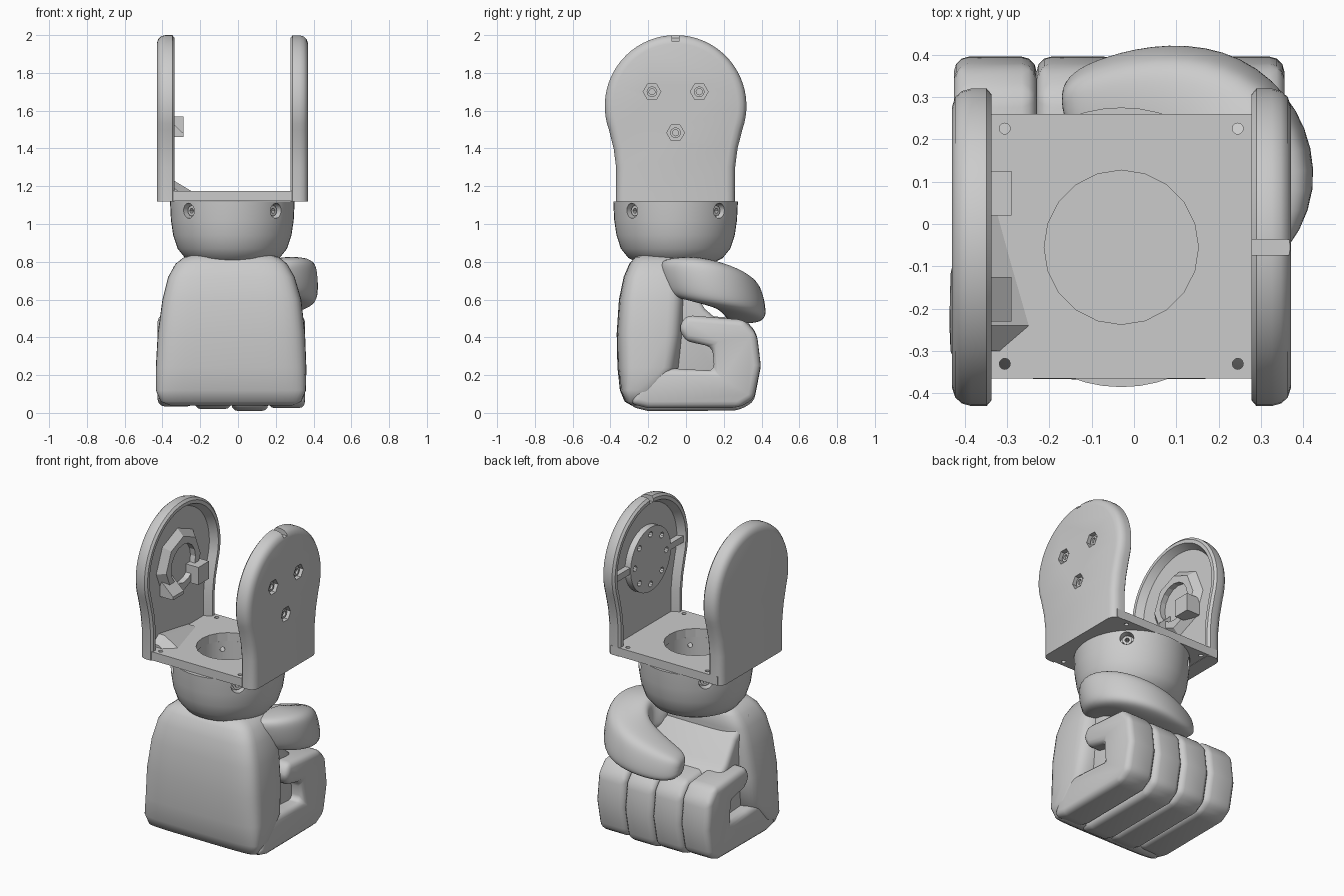
import bpy, bmesh, math
from mathutils import Vector

cube = bpy.data.objects.get("Cube")
if cube:
    bpy.data.objects.remove(cube, do_unlink=True)

GREY = (0.6, 0.6, 0.6, 1)
mat = bpy.data.materials.new("plain grey")
mat.use_nodes = True
mat.diffuse_color = GREY
mat.node_tree.nodes["Principled BSDF"].inputs["Base Color"].default_value = GREY

CX, CY = -0.03, -0.055      # axis of the wrist


def loft(name, loops):
    """Skin a list of equal-length point loops and cap both ends."""
    bm = bmesh.new()
    rings = [[bm.verts.new(p) for p in loop] for loop in loops]
    n = len(rings[0])
    for a, b in zip(rings, rings[1:]):
        for i in range(n):
            j = (i + 1) % n
            bm.faces.new((a[i], a[j], b[j], b[i]))
    bm.faces.new(rings[0][::-1])
    bm.faces.new(rings[-1])
    bmesh.ops.recalc_face_normals(bm, faces=bm.faces)
    me = bpy.data.meshes.new(name)
    bm.to_mesh(me)
    bm.free()
    ob = bpy.data.objects.new(name, me)
    bpy.context.collection.objects.link(ob)
    me.materials.append(mat)
    return ob


def box(name, x, y, z):
    return loft(name, [[(x[0], y[0], h), (x[1], y[0], h), (x[1], y[1], h), (x[0], y[1], h)] for h in z])


def rod(name, a, b, r, sides=24, r2=None):
    """Cylinder between two points."""
    a, b = Vector(a), Vector(b)
    q = (b - a).to_track_quat('Z', 'Y')
    return loft(name, [[p + q @ Vector((rad * math.cos(t), rad * math.sin(t), 0))
                        for t in (math.tau * i / sides for i in range(sides))]
                       for p, rad in ((a, r), (b, r2 or r))])


def select(ob):
    bpy.ops.object.select_all(action='DESELECT')
    ob.select_set(True)
    bpy.context.view_layer.objects.active = ob


def modify(ob, kind, **settings):
    m = ob.modifiers.new(kind, kind)
    for key, value in settings.items():
        setattr(m, key, value)
    select(ob)
    bpy.ops.object.modifier_apply(modifier=m.name)


def cut(ob, cutters):
    for c in cutters:
        modify(ob, 'BOOLEAN', object=c, operation='DIFFERENCE', solver='EXACT')
        bpy.data.objects.remove(c, do_unlink=True)


def smooth(ob, angle=35):
    select(ob)
    bpy.ops.object.shade_smooth_by_angle(angle=math.radians(angle))


def squircle(a, b, n, power):
    """Rounded-rectangle outline of half sizes a and b."""
    pts = []
    for i in range(n):
        c, s = math.cos(math.tau * i / n), math.sin(math.tau * i / n)
        pts.append((a * math.copysign(abs(c) ** (2 / power), c),
                    b * math.copysign(abs(s) ** (2 / power), s)))
    return pts


# Back of the hand: rounded sections stacked in z
SLAB = [(0.04, -0.36, 0.29, -0.29, -0.24), (0.06, -0.41, 0.335, -0.325, -0.22),
        (0.12, -0.435, 0.36, -0.35, -0.16), (0.24, -0.435, 0.362, -0.363, -0.03),
        (0.42, -0.425, 0.355, -0.367, -0.01), (0.6, -0.4, 0.335, -0.355, 0.0),
        (0.72, -0.37, 0.3, -0.33, 0.0), (0.79, -0.33, 0.26, -0.3, 0.0),
        (0.825, -0.285, 0.215, -0.27, -0.02), (0.838, -0.23, 0.16, -0.23, -0.06)]
loops = []
for z, x0, x1, y0, y1 in SLAB:
    loops.append([((x0 + x1) / 2 + u, (y0 + y1) / 2 + v, z)
                  for u, v in squircle((x1 - x0) / 2, (y1 - y0) / 2, 40, 5)])
smooth(loft("hand_back", loops), 50)

# Palm filling the space behind the finger tips, sloping up to the wrist
PALM = [(-0.15, 0.2), (0.17, 0.2), (0.17, 0.49), (0.1, 0.55), (0.02, 0.68), (-0.15, 0.8)]
palm = loft("palm", [[(x, y, z) for y, z in PALM] for x in (-0.35, 0.27)])
modify(palm, 'BEVEL', width=0.03, segments=3, limit_method='ANGLE')
smooth(palm, 40)

# Four curled fingers, one bent profile extruded across x
CURL = [(-0.3, 0.035), (-0.2, 0.01), (0.28, 0.012), (0.36, 0.06), (0.395, 0.24),
        (0.375, 0.41), (0.31, 0.485), (0.0, 0.51), (-0.04, 0.44), (0.0, 0.37),
        (0.14, 0.34), (0.15, 0.21), (0.0, 0.22), (-0.2, 0.23)]
NAMES = ["little_finger", "ring_finger", "middle_finger", "index_finger"]
for i, (name, lift) in enumerate(zip(NAMES, (0.025, 0.01, 0.0, 0.015))):
    x = -0.425 + i * 0.195
    f = loft(name, [[(h, y, z + lift * (1 - z)) for y, z in CURL] for h in (x, x + 0.195)])
    modify(f, 'BEVEL', width=0.035, segments=3, limit_method='ANGLE', angle_limit=math.radians(20))
    smooth(f, 40)

# Thumb swept round the side and across the fingers
THUMB = [((0.14, -0.08, 0.71), 0.08, 0.1), ((0.26, -0.02, 0.715), 0.12, 0.115),
         ((0.31, 0.09, 0.7), 0.14, 0.13), ((0.28, 0.21, 0.665), 0.135, 0.125),
         ((0.19, 0.28, 0.62), 0.135, 0.12), ((0.06, 0.3, 0.585), 0.125, 0.11),
         ((-0.07, 0.29, 0.555), 0.1, 0.09), ((-0.14, 0.28, 0.55), 0.075, 0.07),
         ((-0.17, 0.275, 0.55), 0.035, 0.035)]
loops = []
for i, (p, w, h) in enumerate(THUMB):
    t = Vector(THUMB[min(i + 1, len(THUMB) - 1)][0]) - Vector(THUMB[max(i - 1, 0)][0])
    side = t.cross(Vector((0, 0, 1))).normalized()
    # lean the section so its top slopes down towards the back
    up = (side.cross(t).normalized() + Vector((0, -0.25, 0))).normalized()
    loops.append([Vector(p) + side * u + up * v for u, v in squircle(w, h, 16, 3.5)])
thumb = loft("thumb", loops)
modify(thumb, 'SUBSURF', levels=2)
smooth(thumb, 60)

# Wrist cup: turned profile with a hollow, and four recessed screws
PROFILE = [(0.02, 0.772), (0.1, 0.776), (0.19, 0.79), (0.25, 0.82), (0.29, 0.87), (0.313, 0.94),
           (0.325, 1.02), (0.33, 1.12), (0.185, 1.12), (0.185, 0.9), (0.02, 0.9)]
SIDES = 48
cup = loft("wrist_cup", [[(CX + r * math.cos(math.tau * i / SIDES), CY + r * math.sin(math.tau * i / SIDES), z)
                          for i in range(SIDES)] for r, z in PROFILE])


def spoke(k, r, z):
    a = math.radians(45 + 90 * k)
    return CX + r * math.cos(a), CY + r * math.sin(a), z


cut(cup, [rod("cutter", spoke(k, 0.28, 1.07), spoke(k, 0.4, 1.07), 0.04) for k in range(4)])
cut(cup, [rod("cutter", spoke(k, 0.15, 1.07), spoke(k, 0.3, 1.07), 0.014) for k in range(4)])
smooth(cup)
for k in range(4):
    screw = rod("wrist_screw", spoke(k, 0.27, 1.07), spoke(k, 0.305, 1.07), 0.028, 12)
    cut(screw, [rod("cutter", spoke(k, 0.26, 1.07), spoke(k, 0.33, 1.07), 0.014, 6)])

# Bracket base with the centre opening and corner holes
base = box("bracket_base", (-0.4, 0.34), (-0.365, 0.26), (1.122, 1.175))
cut(base, [rod("cutter", (CX, CY, 1.0), (CX, CY, 1.3), 0.182, 20)] +
    [rod("cutter", (x, y, 1.0), (x, y, 1.3), 0.013, 12) for x in (-0.305, 0.245) for y in (-0.33, 0.225)])


# Bracket arms: round-headed plates, softened outside and dished inside
def arm_outline(inset, bottom):
    r = 0.375 - inset
    half = [(r * math.cos(a), 1.625 + r * math.sin(a))
            for a in (math.radians(-20 + 5.5 * k) for k in range(20))]
    half = [(0.315 - inset, bottom), (0.315 - inset, 1.3), (0.328 - inset, 1.4)] + half
    return half + [(0, 1.625 + r)] + [(-y, z) for y, z in reversed(half)]


STEPS = [(0.094, 0.045, 1.12), (0.086, 0.02, 1.12), (0.07, 0.006, 1.12), (0.048, 0, 1.12),
         (0.012, 0, 1.12), (0, 0.014, 1.12), (0, 0.035, 1.175), (0.045, 0.06, 1.175)]


def arm(name, inner, s):
    return loft(name, [[(inner + s * d, CY + y, z) for y, z in arm_outline(inset, low)]
                       for d, inset, low in STEPS])


HEAD_Z = 1.61
left = arm("left_arm", 0.277, 1)
SCREWS = [(-0.18, 1.7), (0.07, 1.7), (CY, 1.483)]
cut(left, [box("cutter", (0.2, 0.5), (-0.073, -0.037), (1.965, 2.1))] +
    [rod("cutter", (0.342, y, z), (0.45, y, z), 0.047, 6) for y, z in SCREWS])
smooth(left)
right = arm("right_arm", -0.336, -1)
smooth(right)

# Screw collars in the left arm
for y, z in SCREWS:
    collar = rod("arm_screw", (0.335, y, z), (0.358, y, z), 0.028, 16)
    cut(collar, [rod("cutter", (0.345, y, z), (0.4, y, z), 0.016, 12)])

# Drilled drive disc on the inside of the left arm
disc = rod("drive_disc", (0.335, CY, HEAD_Z), (0.283, CY, HEAD_Z), 0.2, 32)
cut(disc, [rod("cutter", (0.25, CY + 0.155 * math.cos(a), HEAD_Z + 0.155 * math.sin(a)),
               (0.315, CY + 0.155 * math.cos(a), HEAD_Z + 0.155 * math.sin(a)), 0.018, 10)
           for a in (math.tau * k / 8 for k in range(8))])
smooth(disc)
for s in (-1, 1):
    box("disc_rib", (0.287, 0.335), sorted((CY + s * 0.18, CY + s * 0.33)), (1.59, 1.63))

# Eight-sided bearing seat on the inside of the right arm
seat = rod("bearing_seat", (-0.39, CY, HEAD_Z), (-0.34, CY, HEAD_Z), 0.22, 8, 0.17)
cut(seat, [rod("cutter", (-0.375, CY, HEAD_Z), (-0.3, CY, HEAD_Z), 0.12, 16)])

# One square tab and one sloping tab below the seat
box("seat_tab", (-0.385, -0.289), (0.02, 0.125), (1.46, 1.57))
loft("sloping_tab", [[(-0.385, y, 1.46), (-0.289, y, 1.46), (-0.289, y, 1.48), (-0.385, y, 1.57)]
                     for y in (-0.23, -0.125)])

# Shallow gusset fading out where the right arm meets the base
loft("arm_gusset", [[(-0.39, y, 1.17), (-0.34 + w, y, 1.17), (-0.34, y, 1.17 + h), (-0.39, y, 1.17 + h)]
                    for y, w, h in ((-0.3, 0.03, 0.02), (-0.24, 0.1, 0.06), (0.05, 0.02, 0.01))])
